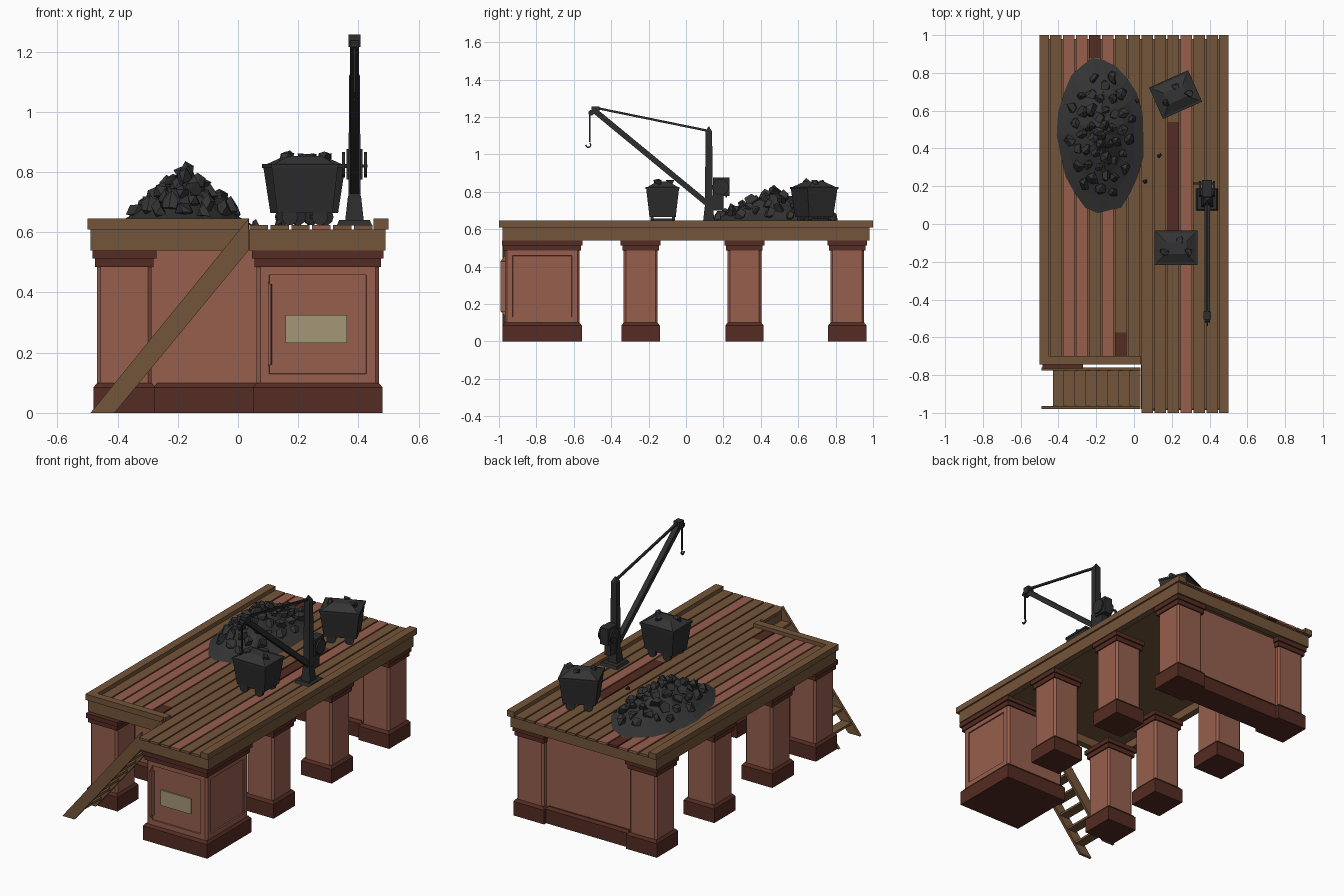
import bpy, bmesh, math, random
from mathutils import Vector, Matrix

random.seed(7)
cube = bpy.data.objects.get("Cube")
if cube:
    bpy.data.objects.remove(cube)


def material(name, rgb):
    m = bpy.data.materials.new(name)
    m.use_nodes = True
    m.diffuse_color = (*rgb, 1)
    m.node_tree.nodes["Principled BSDF"].inputs["Base Color"].default_value = (*rgb, 1)
    return m


WOOD = material("brown wood", (0.175, 0.09, 0.042))
BRICK = material("brick red", (0.305, 0.114, 0.075))
DARK = material("dark brick", (0.088, 0.025, 0.016))
BEIGE = material("beige plaque", (0.37, 0.31, 0.18))
COAL = material("coal grey", (0.034, 0.034, 0.034))
IRON = material("dark iron", (0.026, 0.026, 0.027))


def finish(bm, name, mat, matrix=None):
    bmesh.ops.recalc_face_normals(bm, faces=bm.faces)
    me = bpy.data.meshes.new(name)
    bm.to_mesh(me)
    bm.free()
    me.materials.append(mat)
    ob = bpy.data.objects.new(name, me)
    if matrix:
        ob.matrix_world = matrix
    bpy.context.collection.objects.link(ob)
    return ob


def box(name, x, y, z, mat, taper=0.0, chamfer=0.0, panels=(), matrix=None):
    """Box over (min, max) ranges; taper pulls in the top, panels are recessed faces."""
    bm = bmesh.new()
    bmesh.ops.create_cube(bm, size=1)
    mid = Vector([sum(r) / 2 for r in (x, y, z)])
    size = Vector([r[1] - r[0] for r in (x, y, z)])
    for v in bm.verts:
        pull = taper if v.co.z > 0 else 0
        sx, sy = size.x - 2 * pull, size.y - 2 * pull
        v.co = mid + Vector((v.co.x * sx, v.co.y * sy, v.co.z * size.z))
    if chamfer:
        upright = [e for e in bm.edges if abs(e.verts[0].co.z - e.verts[1].co.z) > size.z / 2]
        bmesh.ops.bevel(bm, geom=upright, offset=chamfer, segments=1, affect='EDGES')
    for n in panels:
        bm.normal_update()
        face = [f for f in bm.faces if f.normal.dot(Vector(n)) > 0.99]
        bmesh.ops.inset_region(bm, faces=face, thickness=0.042)
        bmesh.ops.inset_region(bm, faces=face, thickness=0.001, depth=-0.008)
    return finish(bm, name, mat, matrix)


def beam(name, a, b, width, mat, end_scale=1.0, sides=4):
    a, b = Vector(a), Vector(b)
    d = b - a
    bm = bmesh.new()
    r = width / 2 / math.cos(math.pi / sides)
    bmesh.ops.create_cone(bm, segments=sides, cap_ends=True, radius1=r,
                          radius2=r * end_scale, depth=d.length)
    bmesh.ops.rotate(bm, verts=bm.verts, matrix=Matrix.Rotation(math.pi / sides, 3, 'Z'))
    if abs(d.normalized().z) < 0.999:
        side = Vector((0, 0, 1)).cross(d).normalized()
        rot = Matrix((side, d.normalized().cross(side), d.normalized())).transposed().to_4x4()
    else:
        rot = Matrix()
    return finish(bm, name, mat, Matrix.Translation((a + b) / 2) @ rot)


def chunk(name, pos, r, matrix=None):
    bm = bmesh.new()
    bmesh.ops.create_icosphere(bm, subdivisions=1, radius=r)
    bmesh.ops.delete(bm, geom=random.sample(list(bm.verts), 3), context='VERTS')
    for v in bm.verts:
        v.co = v.co * random.uniform(0.8, 1.25) + Vector(pos)
    bmesh.ops.convex_hull(bm, input=bm.verts)
    return finish(bm, name, COAL, matrix)


# Masonry piers
def pier(name, x, y, panels=()):
    def grow(r, d):
        return (r[0] - d, r[1] + d)
    box(name + "_base", x, y, (0, 0.085), DARK)
    box(name + "_base_slope", x, y, (0.085, 0.1), DARK, taper=0.012)
    box(name + "_shaft", grow(x, -0.012), grow(y, -0.012), (0.1, 0.488), BRICK,
        chamfer=0.012, panels=panels)
    box(name + "_cap_lower", grow(x, -0.005), grow(y, -0.005), (0.485, 0.513), DARK)
    box(name + "_cap_upper", grow(x, 0.004), grow(y, 0.004), (0.513, 0.54), DARK)


right_x, left_x = (-0.48, -0.275), (0.275, 0.48)
for i, y0 in enumerate((-0.345, 0.21, 0.76)):
    pier(f"left_pier_{i}", left_x, (y0, y0 + 0.205))
    pier(f"right_pier_{i}", right_x, (y0, y0 + 0.205))
pier("right_front_pier", right_x, (-0.76, -0.557))
pier("front_pier", (0.05, 0.48), (-0.98, -0.557), panels=((0, -1, 0), (1, 0, 0)))
box("plaque", (0.157, 0.362), (-0.967, -0.959), (0.232, 0.325), BEIGE)

# Wall joining the two back piers
box("back_wall", (-0.29, 0.29), (0.8, 0.925), (0.09, 0.54), BRICK)
box("back_wall_base", (-0.28, 0.28), (0.785, 0.945), (0, 0.085), DARK)
box("back_wall_base_slope", (-0.28, 0.28), (0.785, 0.945), (0.085, 0.1), DARK, taper=0.012)

# Deck frame: fascia boards, underlay and raised rails
STEP, FRONT = 0.037, -0.735
fz = (0.54, 0.61)
box("left_fascia", (0.45, 0.49), (-0.98, 0.98), fz, WOOD)
box("right_fascia", (-0.49, -0.45), (FRONT, 0.98), fz, WOOD)
box("back_fascia", (-0.45, 0.45), (0.94, 0.98), fz, WOOD)
box("front_fascia", (STEP, 0.45), (-0.98, -0.94), fz, WOOD)
box("step_fascia", (-0.45, STEP), (FRONT, FRONT + 0.04), fz, WOOD)
box("step_side_fascia", (STEP, STEP + 0.04), (-0.94, FRONT + 0.04), fz, WOOD)
box("underlay_main", (-0.46, 0.46), (FRONT + 0.01, 0.97), (0.59, 0.61), WOOD)
box("underlay_front", (STEP + 0.01, 0.46), (-0.97, FRONT + 0.01), (0.59, 0.61), WOOD)
rz = (0.61, 0.645)
box("left_rail", (0.45, 0.5), (-1, 1), rz, WOOD)
box("right_rail", (-0.5, -0.45), (-0.745, 1), rz, WOOD)
box("step_rail", (-0.45, STEP), (-0.745, -0.7), rz, WOOD)

# Planks, some split into pieces of another colour
pitch = 0.9 / 13
red_planks = (1, 2, 4, 10)
dark_parts = {3: (0.88, 1), 5: (-0.7, -0.575), 9: (-0.04, 0.54)}
for i in range(13):
    x = (-0.45 + i * pitch + 0.004, -0.45 + (i + 1) * pitch - 0.004)
    start = -0.7 if i < 7 else -1
    main = BRICK if i in red_planks else WOOD
    d0, d1 = dark_parts.get(i, (1, 1))
    for y0, y1, mat in ((start, d0, main), (d0, d1, DARK), (d1, 1, main)):
        if y1 - y0 > 0.01:
            box(f"plank_{i}", x, (y0, y1), (0.61, 0.624), mat)

# Side stairs
for y in (-0.768, -0.972):
    bm = bmesh.new()
    f = bm.faces.new([bm.verts.new((px, y - 0.008, pz)) for px, pz in
                      ((-0.49, 0), (-0.41, 0), (0.035, 0.54), (0.035, 0.645))])
    ext = bmesh.ops.extrude_face_region(bm, geom=[f])
    bmesh.ops.translate(bm, vec=(0, 0.016, 0),
                        verts=[v for v in ext["geom"] if isinstance(v, bmesh.types.BMVert)])
    finish(bm, "stair_stringer", WOOD)
for i in range(8):
    x = -0.43 + i * 0.058
    z = (x + 0.03 + 0.45) * 1.22
    box(f"stair_tread_{i}", (x, x + 0.059), (-0.97, -0.77), (z - 0.007, z + 0.007), WOOD)

# Coal heap: a faceted mound strewn with lumps
CENTRE, RX, RY, FLOOR = Vector((-0.175, 0.47)), 0.23, 0.42, 0.624


def mound_height(r):
    return 0.17 * (1 - r) ** 1.15


bm = bmesh.new()
count = 22
rings = []
for r in (1, 0.8, 0.55, 0.28):
    ring = []
    for k in range(count):
        a = math.tau * k / count
        q = r * random.uniform(0.95, 1.03)
        ring.append(bm.verts.new((CENTRE.x + RX * q * math.cos(a) - 0.03 * q * math.sin(a) ** 3 * 0.5,
                                  CENTRE.y + RY * q * math.sin(a),
                                  FLOOR + mound_height(r) * random.uniform(0.9, 1.1))))
    rings.append(ring)
for lower, upper in zip(rings, rings[1:]):
    for k in range(count):
        n = (k + 1) % count
        bm.faces.new((lower[k], lower[n], upper[n], upper[k]))
peak = bm.verts.new((CENTRE.x, CENTRE.y, FLOOR + 0.17))
for k in range(count):
    bm.faces.new((rings[-1][k], rings[-1][(k + 1) % count], peak))
bm.faces.new(rings[0])
finish(bm, "coal_mound", COAL)
for i in range(46):
    r = 0.78 * (i / 45) ** 0.6
    a = i * 2.4
    pos = (CENTRE.x + RX * r * math.cos(a), CENTRE.y + RY * r * math.sin(a),
           FLOOR + mound_height(r) + 0.012)
    chunk(f"coal_lump_{i}", pos, random.uniform(0.024, 0.038))
for x, y in ((0.015, 0.65), (0.135, 0.36), (0.06, 0.225)):
    chunk("stray_coal", (x, y, 0.63), 0.014)


# Coal carts
def cart(name, x, y, turn):
    m = Matrix.Translation((x, y, FLOOR)) @ Matrix.Rotation(math.radians(turn), 4, 'Z')
    box(name + "_body", (-0.092, 0.092), (-0.07, 0.07), (0.04, 0.195), IRON, taper=-0.018, matrix=m)
    box(name + "_rim", (-0.113, 0.113), (-0.091, 0.091), (0.19, 0.202), IRON, matrix=m)
    box(name + "_load", (-0.105, 0.105), (-0.083, 0.083), (0.2, 0.23), COAL, taper=0.05, matrix=m)
    for lx, ly in ((-0.06, -0.02), (0.065, -0.025), (0.02, 0.04)):
        chunk(name + "_lump", (lx, ly, 0.226), 0.023, matrix=m)
    for sx in (-1, 1):
        for sy in (-1, 1):
            w = beam(name + "_wheel", (sx * 0.05, sy * 0.05, 0.027), (sx * 0.05, sy * 0.066, 0.027),
                     0.052, IRON, sides=10)
            w.matrix_world = m @ w.matrix_world
        beam_ob = beam(name + "_axle", (sx * 0.05, -0.06, 0.027), (sx * 0.05, 0.06, 0.027), 0.014, IRON)
        beam_ob.matrix_world = m @ beam_ob.matrix_world


cart("front_cart", 0.222, -0.125, 0)
cart("back_cart", 0.22, 0.685, 24)

# Crane
CX, CY = 0.387, 0.122
box("crane_base", (0.328, 0.446), (0.07, 0.19), (0.622, 0.64), IRON, taper=0.008)
beam("crane_foot", (CX, CY, 0.638), (CX, CY, 0.72), 0.062, IRON, end_scale=0.7)
beam("crane_mast", (CX, CY, 0.64), (CX, CY, 1.12), 0.042, IRON, end_scale=0.85)
beam("crane_mast_tip", (CX, CY, 1.12), (CX, CY, 1.148), 0.036, IRON, end_scale=0.15)
beam("crane_boom", (CX, 0.11, 0.74), (CX, -0.485, 1.23), 0.03, IRON)
beam("crane_tie", (CX, CY, 1.125), (CX, -0.48, 1.248), 0.012, IRON)
box("crane_head", (0.367, 0.407), (-0.505, -0.462), (1.215, 1.257), IRON)
beam("crane_pulley", (0.372, -0.507, 1.222), (0.402, -0.507, 1.222), 0.03, IRON, sides=8)
beam("crane_cable", (CX, -0.515, 1.22), (CX, -0.515, 1.065), 0.007, IRON)
hook = [(CX, -0.522 + 0.014 * math.cos(t), 1.05 + 0.014 * math.sin(t))
        for t in (1.0, -0.1, -1.2, -2.2, -3.2)]
for a, b in zip(hook, hook[1:]):
    beam("crane_hook", a, b, 0.007, IRON)

# Winch behind the mast
box("winch_bracket", (0.367, 0.407), (0.13, 0.2), (0.7, 0.78), IRON)
box("winch_box", (0.36, 0.414), (0.145, 0.232), (0.776, 0.876), IRON)
for x in (0.345, 0.419):
    beam("winch_gear", (x, 0.185, 0.825), (x + 0.01, 0.185, 0.825), 0.085, IRON, sides=12)
beam("winch_shaft", (0.315, 0.215, 0.82), (0.43, 0.215, 0.82), 0.01, IRON)
beam("winch_crank", (0.318, 0.215, 0.82), (0.318, 0.215, 0.77), 0.01, IRON)
